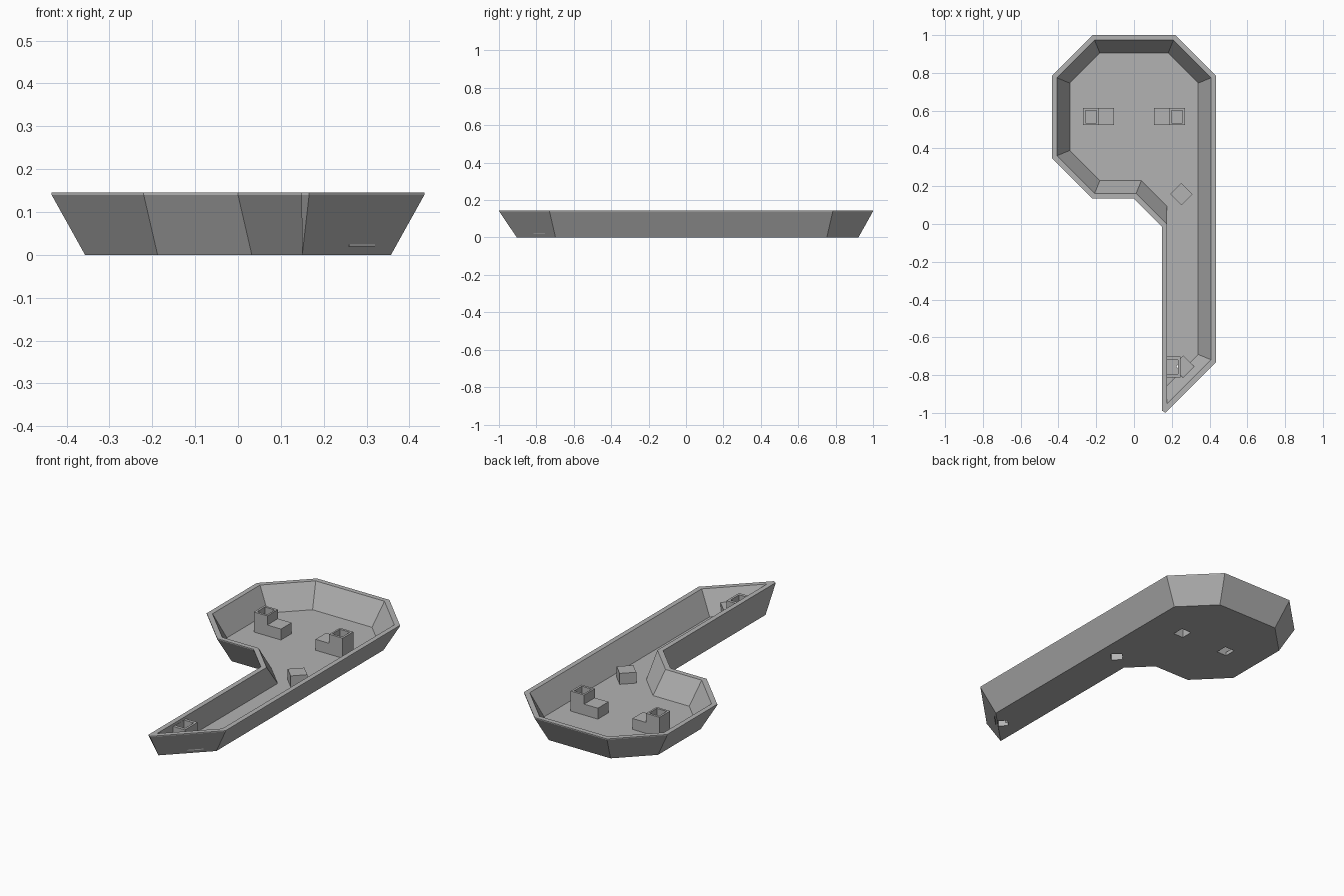
import bpy
import bmesh
from math import pi
from mathutils import Matrix, Vector

cube = bpy.data.objects.get("Cube")
if cube:
    bpy.data.objects.remove(cube, do_unlink=True)

grey = bpy.data.materials.new("mid grey")
grey.use_nodes = True
colour = (0.45, 0.45, 0.45, 1)
grey.diffuse_color = colour
grey.node_tree.nodes["Principled BSDF"].inputs["Base Color"].default_value = colour

RIM, FLOOR, LOW, TALL = 0.145, 0.02, 0.08, 0.13


def finish(name, bm):
    bmesh.ops.recalc_face_normals(bm, faces=bm.faces)
    mesh = bpy.data.meshes.new(name)
    bm.to_mesh(mesh)
    bm.free()
    mesh.materials.append(grey)
    obj = bpy.data.objects.new(name, mesh)
    bpy.context.collection.objects.link(obj)
    return obj


def outline(d, wall, tip=0.0):
    """Octagonal head and pointed stem, inset by d, with an upright stem wall."""
    k, diag, w = d * 0.414, d * 1.414, 0.435 - d
    end = wall - 1.165 + diag
    return [(-0.22 + k, 1 - d), (0.22 - k, 1 - d), (w, 0.785 - k),
            (w, -0.73 + k), (wall + tip, end + tip), (wall, end + 1.6 * tip),
            (wall, 0.135 - wall + diag), (k, 0.135 + d),
            (-0.22 + k, 0.135 + d), (-w, 0.35 + k), (-w, 0.785 - k)]


def loft(name, rings):
    bm = bmesh.new()
    loops = [[bm.verts.new((x, y, z)) for x, y in pts] for pts, z in rings]
    for a, b in zip(loops, loops[1:]):
        for i in range(len(a)):
            j = (i + 1) % len(a)
            bm.faces.new((a[i], a[j], b[j], b[i]))
    bm.faces.new(loops[0])
    bm.faces.new(loops[-1])
    bmesh.ops.remove_doubles(bm, verts=bm.verts, dist=0.0005)
    return finish(name, bm)


def box(name, x, y, z, turn=0.0):
    """Box from (low, high) ranges, turned about its own upright axis."""
    ranges = (x, y, z)
    centre = Vector([sum(r) / 2 for r in ranges])
    size = [r[1] - r[0] for r in ranges]
    bm = bmesh.new()
    bmesh.ops.create_cube(bm, size=1, matrix=Matrix.Translation(centre)
                          @ Matrix.Rotation(turn, 4, "Z")
                          @ Matrix.Diagonal((*size, 1)))
    return finish(name, bm)


def around(c, half):
    return (c - half, c + half)


def combine(target, tool, operation="DIFFERENCE"):
    mod = target.modifiers.new("combine", "BOOLEAN")
    mod.operation, mod.solver, mod.object = operation, "EXACT", tool
    bpy.context.view_layer.objects.active = target
    bpy.ops.object.modifier_apply(modifier=mod.name)
    bpy.data.objects.remove(tool, do_unlink=True)


# Hollow tray with sloping walls and a thin upright lip
tray = loft("tray", [(outline(0.078, 0.15), 0),
                     (outline(0, 0.148, 0.018), RIM - 0.005),
                     (outline(0, 0.148, 0.018), RIM)])
slope = (0.095 - 0.027) / (RIM - FLOOR)
over = 0.02
combine(tray, loft("cavity", [(outline(0.095, 0.175), FLOOR),
                              (outline(0.027 - slope * over, 0.175), RIM + over)]))


def sided(side, low, high):
    return tuple(sorted((side * low, side * high)))


# Mirrored pair of stepped sockets on the head
for side, label in ((1, "left"), (-1, "right")):
    y = around(0.569, 0.046)
    hole_y = around(0.569, 0.033)
    socket = box(label + "_socket", sided(side, 0.188, 0.27), y, (FLOOR, TALL))
    combine(socket, box("step", sided(side, 0.105, 0.2), y, (FLOOR, LOW)), "UNION")
    combine(socket, box("tube", sided(side, 0.198, 0.258), hole_y, (-0.1, 0.3)))
    combine(socket, box("tunnel", sided(side, 0.117, 0.21), hole_y, (-0.1, LOW - 0.014)))
    combine(tray, box("floor_hole", sided(side, 0.117, 0.178), hole_y, (-0.1, 0.05)))

# Diamond block with a pocket open underneath
diamond = box("diamond_block", around(0.251, 0.042), around(0.158, 0.042),
              (FLOOR, LOW), pi / 4)
pocket = (around(0.251, 0.03), around(0.158, 0.03))
combine(diamond, box("pocket", *pocket, (-0.1, LOW - 0.014), pi / 4))
combine(tray, box("floor_hole", *pocket, (-0.1, 0.05), pi / 4))

# Stem socket: square tube over a diamond step
tip = box("stem_socket", (0.16, 0.246), around(-0.757, 0.055), (FLOOR, TALL))
combine(tip, box("step", around(0.26, 0.042), around(-0.755, 0.042),
                 (FLOOR, LOW), pi / 4), "UNION")
combine(tip, box("tube", (0.176, 0.234), around(-0.757, 0.038), (-0.1, 0.3)))
pocket = (around(0.26, 0.026), around(-0.755, 0.026))
combine(tip, box("pocket", *pocket, (-0.1, LOW - 0.014), pi / 4))
combine(tray, box("floor_hole", *pocket, (-0.1, 0.05), pi / 4))
